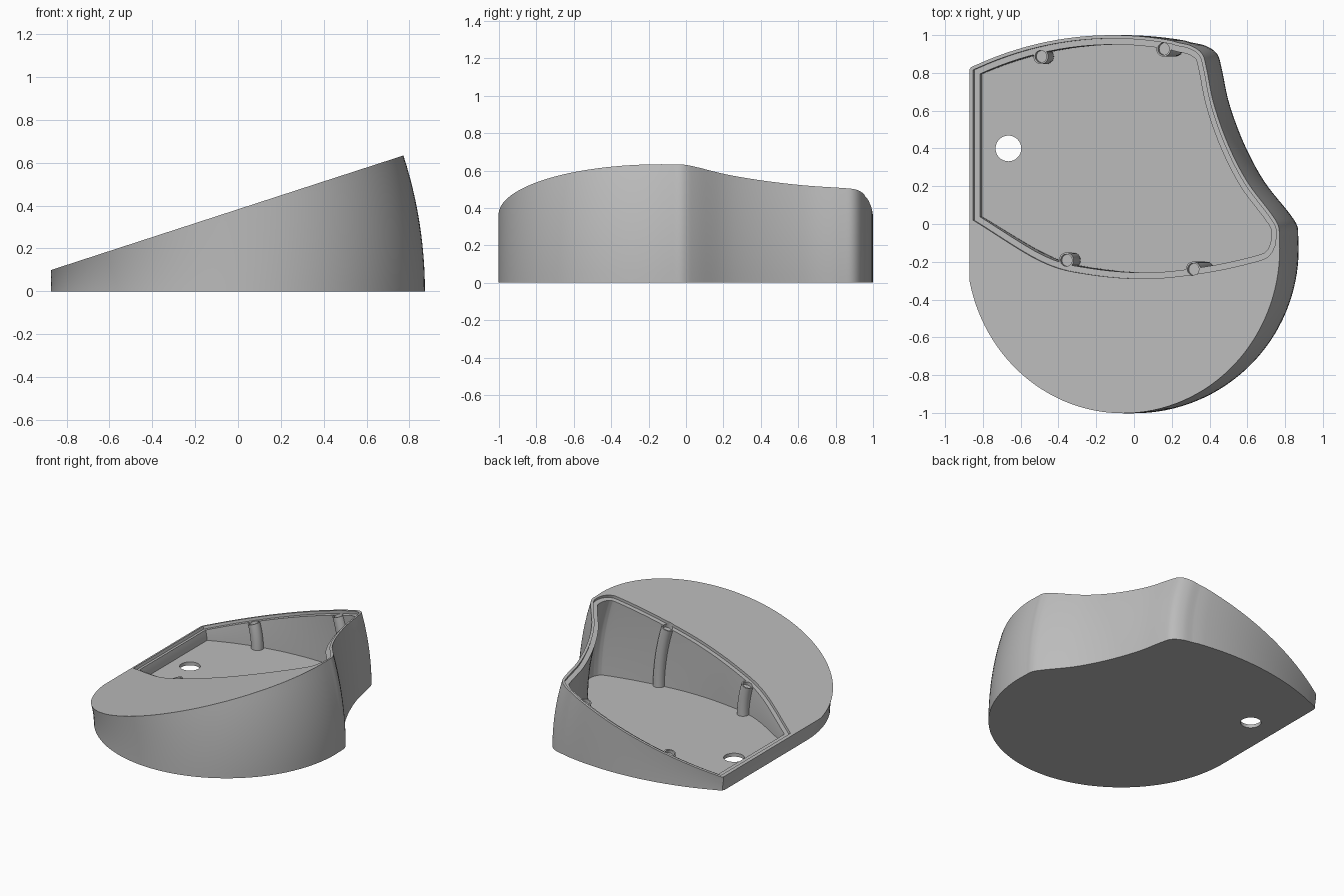
import bpy, bmesh, math
from mathutils import Vector

cube = bpy.data.objects.get("Cube")
if cube:
    bpy.data.objects.remove(cube)

TILT = math.radians(18)      # angle of the sloping top
AXIS = -1.178                # x of the hinge line the walls curve around
FLOOR = 0.025
LEFT = -0.872

grey = bpy.data.materials.new("plain grey")
grey.use_nodes = True
grey.diffuse_color = (0.5, 0.5, 0.5, 1)
grey.node_tree.nodes["Principled BSDF"].inputs["Base Color"].default_value = (0.5, 0.5, 0.5, 1)


def arc(cx, cy, r, a0, a1, n):
    steps = [math.radians(a0 + (a1 - a0) * i / n) for i in range(n + 1)]
    return [(cx + r * math.cos(a), cy + r * math.sin(a)) for a in steps]


def spline(pts, n=6):
    """Smooth curve through the points."""
    p = [Vector(q) for q in pts]
    p = [2 * p[0] - p[1]] + p + [2 * p[-1] - p[-2]]
    out = []
    for a, b, c, d in zip(p, p[1:], p[2:], p[3:]):
        for i in range(n):
            t = i / n
            out.append(tuple(0.5 * (2 * b + (c - a) * t + (2 * a - 5 * b + 4 * c - d) * t * t
                                    + (3 * b - a - 3 * c + d) * t ** 3)))
    return out + [tuple(p[-2])]


def inset(loop, d):
    """Offset a counter-clockwise loop inwards with mitred corners."""
    out = []
    for i, q in enumerate(loop):
        q = Vector(q)
        e0 = (q - Vector(loop[i - 1])).normalized()
        e1 = (Vector(loop[(i + 1) % len(loop)]) - q).normalized()
        n0, n1 = Vector((-e0.y, e0.x)), Vector((-e1.y, e1.x))
        out.append(tuple(q + (n0 + n1) * d / (1 + n0.dot(n1))))
    return out


def swing(loop, lift):
    """Turn a flat loop up to the sloping top, then lift it off the slope."""
    s, c = math.sin(TILT), math.cos(TILT)
    return [(AXIS + (x - AXIS) * c - s * lift, y, (x - AXIS) * s + c * lift) for x, y in loop]


def rising(loop, z, depth, steps=12):
    """Curved rings from a level floor at z to a depth below the sloping top."""
    rings = []
    for i in range(steps + 1):
        ring = []
        for x, y in loop:
            r = x - AXIS
            start = math.asin(z / r)
            a = start + (TILT - depth / r - start) * i / steps
            ring.append((AXIS + r * math.cos(a), y, r * math.sin(a)))
        rings.append(ring)
    return rings


def solid(name, rings):
    bm = bmesh.new()
    rows = [[bm.verts.new(p) for p in ring] for ring in rings]
    for a, b in zip(rows, rows[1:]):
        for i in range(len(a)):
            j = (i + 1) % len(a)
            bm.faces.new((a[i], a[j], b[j], b[i]))
    bm.faces.new(rows[0][::-1])
    bm.faces.new(rows[-1])
    bmesh.ops.recalc_face_normals(bm, faces=bm.faces)
    mesh = bpy.data.meshes.new(name)
    bm.to_mesh(mesh)
    bm.free()
    mesh.materials.append(grey)
    ob = bpy.data.objects.new(name, mesh)
    bpy.context.collection.objects.link(ob)
    return ob


def combine(target, tool, operation):
    tool.hide_render = True
    mod = target.modifiers.new(tool.name, "BOOLEAN")
    mod.operation, mod.solver, mod.object = operation, "EXACT", tool
    bpy.context.view_layer.objects.active = target
    bpy.ops.object.modifier_apply(modifier=mod.name)
    bpy.data.objects.remove(tool)


def on_base(x):
    return AXIS + (x - AXIS) / math.cos(TILT)


# Outline shared by the body and the pocket: concave side, corner, curved back
side = spline([(0.87, -0.07), (0.864, -0.01), (0.82, 0.06), (0.69, 0.225), (0.585, 0.42),
               (0.505, 0.635), (0.465, 0.82), (0.44, 0.9), (0.38, 0.943), (0.3, 0.962)])
back = [p for p in arc(-0.06, -0.9, 1.9, 80, 115.3, 20) if p[0] > -0.8]

# Body: walls curve around the hinge line, with an upright left edge
corner = [(-0.845, 0.831), (-0.865, 0.818), (LEFT, 0.8)]
front = arc(0, -0.13, -LEFT, 180, 360, 64)
rings = rising(side + back + corner + front, 0.0, 0.0)
for k, ring in enumerate(rings):
    slope = math.tan(TILT * k / (len(rings) - 1))
    for i, (x, y, z) in enumerate(ring):
        if x < LEFT:
            ring[i] = (LEFT, y, (LEFT - AXIS) * slope)
body = solid("wedge_body", rings)

# Pocket: shallow lid recess, then the deep cavity
near = spline([(-0.853, 0.01), (-0.465, -0.215), (-0.192, -0.285), (0.145, -0.307),
               (0.481, -0.272), (0.76, -0.212), (0.83, -0.175), (0.862, -0.12)])
pocket = side + back + [(-0.853, 0.828)] + near
recess = inset(pocket, 0.018)
combine(body, solid("lid_recess", [swing(recess, -0.02), swing(recess, 0.05)]), "DIFFERENCE")
combine(body, solid("cavity", rising(inset(pocket, 0.05), FLOOR, -0.05)), "DIFFERENCE")

# Curved screw posts with blind holes
for x, y in [(-0.5, 0.887), (0.15, 0.927), (-0.365, -0.192), (0.307, -0.24)]:
    ring = arc(on_base(x), y, 0.041, 0, 345, 23)
    combine(body, solid("post", rising(ring, FLOOR - 0.008, 0.022)), "UNION")
    ring = arc(on_base(x), y, 0.032, 0, 345, 23)
    combine(body, solid("screw_hole", [swing(ring, -0.045), swing(ring, 0.03)]), "DIFFERENCE")

# Cable hole through the floor
ring = arc(-0.665, 0.4, 0.068, 0, 352.5, 47)
combine(body, solid("cable_hole", [[(x, y, z) for x, y in ring] for z in (-0.1, 0.06)]),
        "DIFFERENCE")

bpy.ops.object.select_all(action="DESELECT")
body.select_set(True)
bpy.context.view_layer.objects.active = body
bpy.ops.object.shade_smooth_by_angle(angle=math.radians(30))
